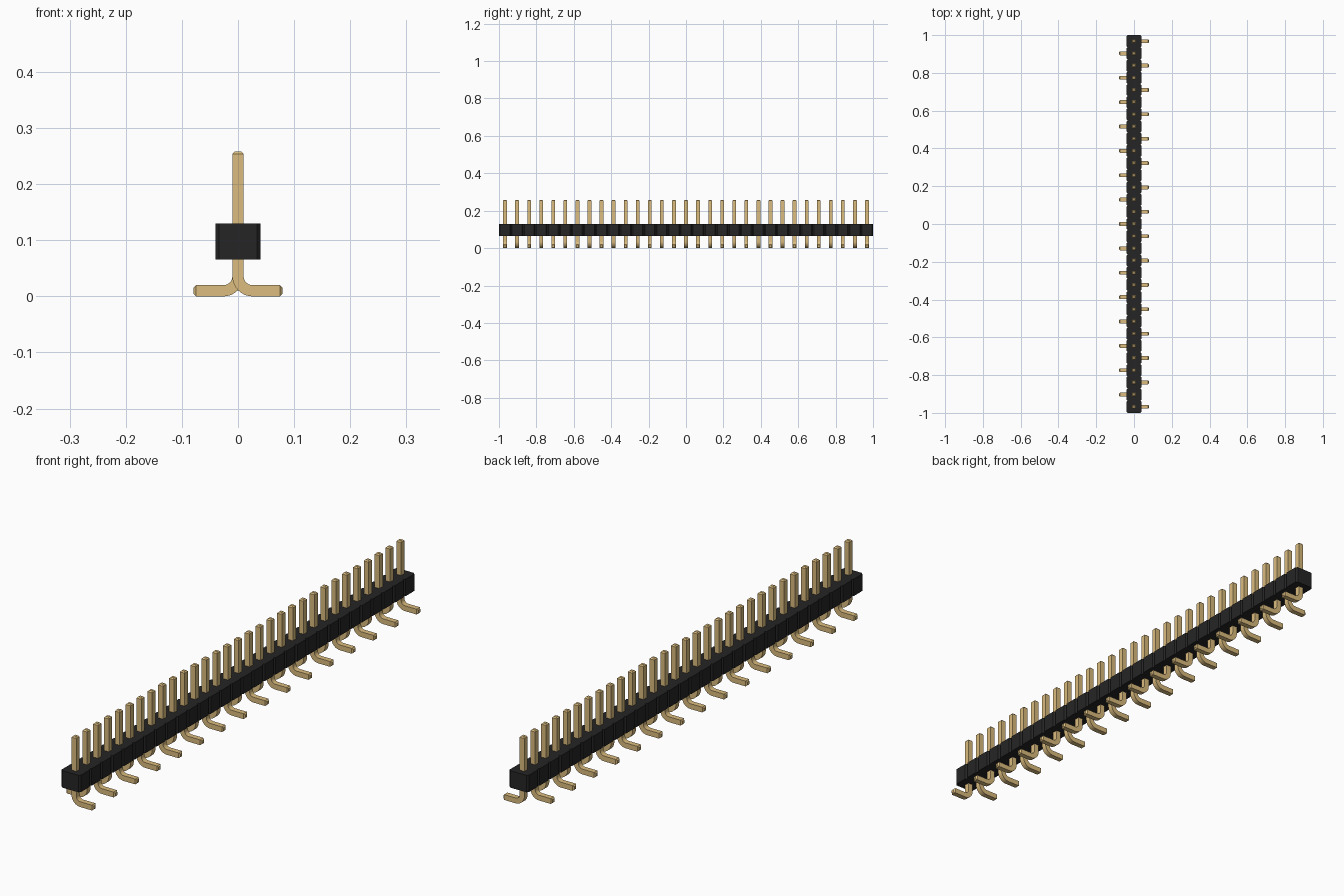
import bpy, bmesh
from math import radians, sin, cos, pi
from mathutils import Vector

default = bpy.data.objects.get("Cube")
if default:
    bpy.data.objects.remove(default, do_unlink=True)

COUNT = 31
PITCH = 2 / COUNT
BODY_HALF, BODY_LOW, BODY_HIGH, NOTCH = 0.04, 0.066, 0.13, 0.0064
PIN_HALF, TIP = 0.01, 0.0045
PIN_TOP, FOOT_END = 0.2585, 0.0795
BEND, STEPS = 0.026, 8


def material(name, colour):
    mat = bpy.data.materials.new(name)
    mat.use_nodes = True
    mat.diffuse_color = (*colour, 1)
    bsdf = next(n for n in mat.node_tree.nodes if n.type == "BSDF_PRINCIPLED")
    bsdf.inputs["Base Color"].default_value = (*colour, 1)
    return mat


def finish(bm, name, mat):
    bmesh.ops.recalc_face_normals(bm, faces=bm.faces)
    mesh = bpy.data.meshes.new(name)
    bm.to_mesh(mesh)
    bm.free()
    mesh.materials.append(mat)
    return mesh


def add(name, mesh, y=0):
    obj = bpy.data.objects.new(name, mesh)
    obj.location.y = y
    bpy.context.collection.objects.link(obj)
    return obj


def pin_mesh(side, mat):
    """Square pin swept down, round the bend and out along the foot."""
    down, out = Vector((0, 0, -1)), Vector((side, 0, 0))
    # Stations: centre, direction, half width
    stations = [(Vector((0, 0, PIN_TOP)), down, PIN_HALF - TIP),
                (Vector((0, 0, PIN_TOP - TIP)), down, PIN_HALF)]
    centre = Vector((side * BEND, 0, PIN_HALF + BEND))
    for i in range(STEPS + 1):
        a = pi / 2 * i / STEPS
        stations.append((centre - out * BEND * cos(a) + down * BEND * sin(a),
                         down * cos(a) + out * sin(a), PIN_HALF))
    stations += [(Vector((side * (FOOT_END - TIP), 0, PIN_HALF)), out, PIN_HALF),
                 (Vector((side * FOOT_END, 0, PIN_HALF)), out, PIN_HALF - TIP)]
    bm = bmesh.new()
    across = Vector((0, 1, 0))
    rings = []
    for pos, direction, half in stations:
        normal = across.cross(direction)
        rings.append([bm.verts.new(pos + (normal * u + across * v) * half)
                      for u, v in ((-1, -1), (1, -1), (1, 1), (-1, 1))])
    for a, b in zip(rings, rings[1:]):
        for k in range(4):
            n = (k + 1) % 4
            bm.faces.new((a[k], a[n], b[n], b[k]))
    bm.faces.new(rings[0])
    bm.faces.new(rings[-1])
    return finish(bm, "pin", mat)


black = material("black plastic", (0.0194, 0.0185, 0.0185))
gold = material("gold metal", (0.708, 0.503, 0.209))

# Housing: one outline with a notch between neighbouring segments, extruded up
edge = []
for i in range(COUNT):
    y0 = -1 + i * PITCH
    edge += [(BODY_HALF - NOTCH, y0), (BODY_HALF, y0 + NOTCH),
             (BODY_HALF, y0 + PITCH - NOTCH)]
edge.append((BODY_HALF - NOTCH, 1))
outline = edge + [(-x, y) for x, y in reversed(edge)]
bm = bmesh.new()
base = bm.faces.new([bm.verts.new((x, y, BODY_LOW)) for x, y in outline])
grown = bmesh.ops.extrude_face_region(bm, geom=[base])["geom"]
bmesh.ops.translate(bm, vec=(0, 0, BODY_HIGH - BODY_LOW),
                    verts=[g for g in grown if isinstance(g, bmesh.types.BMVert)])
add("housing", finish(bm, "housing", black))

# Pins: feet alternate left and right along the row
meshes = {side: pin_mesh(side, gold) for side in (1, -1)}
for side, mesh in meshes.items():
    mesh.shade_smooth()
    mesh.set_sharp_from_angle(angle=radians(30))
for i in range(COUNT):
    side = -1 if i % 2 else 1
    label = "left" if side > 0 else "right"
    add(f"{label}_pin_{i + 1}", meshes[side], -1 + (i + 0.5) * PITCH)
